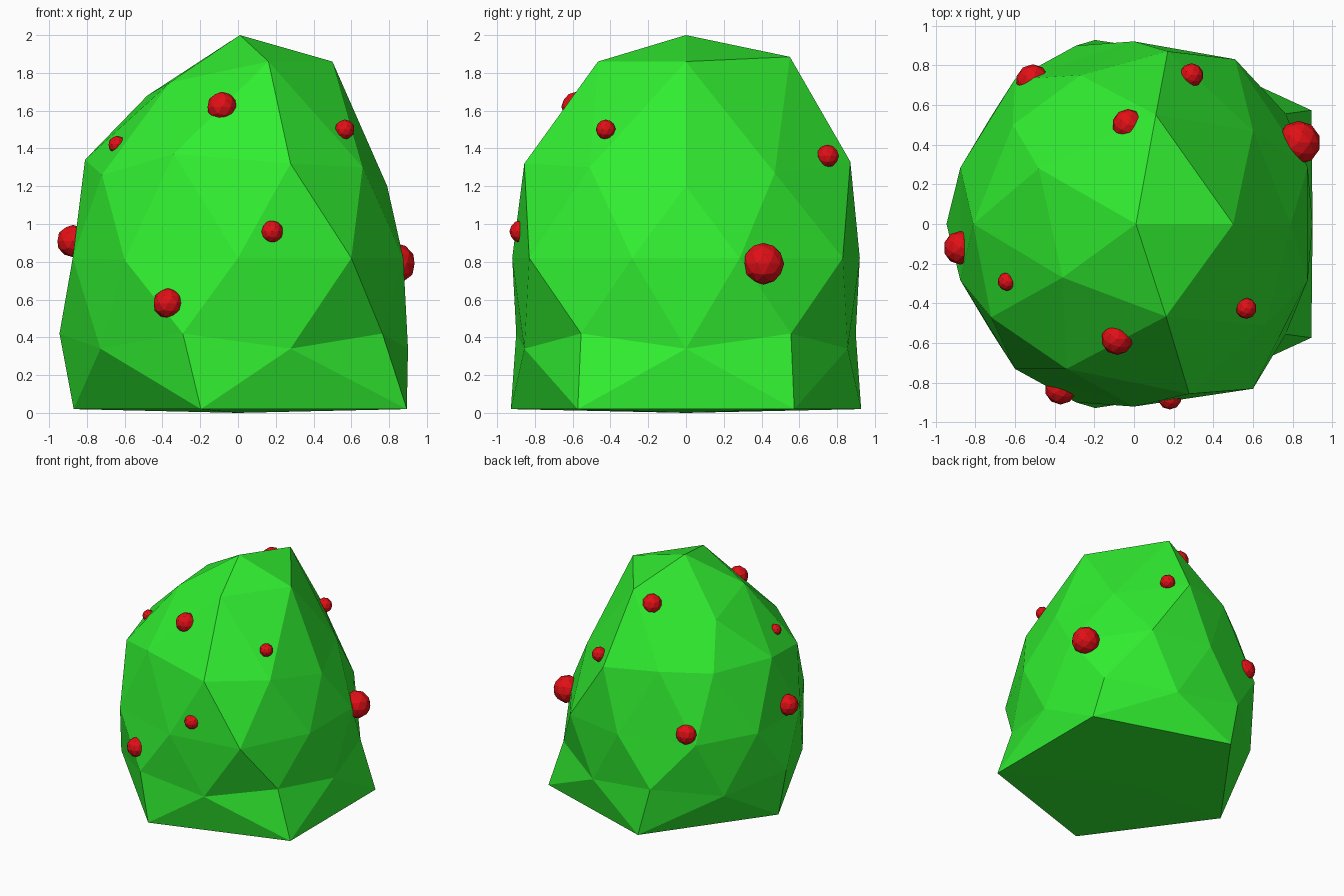
import bpy
from mathutils import Vector


def material(name, rgb):
    m = bpy.data.materials.new(name)
    m.diffuse_color = (*rgb, 1)
    return m


def icosphere(name, mat, location=(0, 0, 0), radius=1):
    bpy.ops.mesh.primitive_ico_sphere_add(subdivisions=2, radius=radius, location=location)
    ob = bpy.context.object
    ob.name = name
    ob.data.materials.append(mat)
    return ob


green = material("leaf_green", (0.03, 0.85, 0.03))
red = material("berry_red", (0.75, 0.005, 0.008))

# Bush body: unit icosphere, each ring remapped as (unit z, radius, height, x shift)
RINGS = [
    (1.0, 0.0, 2.0, 0.01), (0.851, 0.49, 1.86, 0.01),
    (0.526, 0.81, 1.34, 0.0), (0.447, 0.90, 1.32, 0.0),
    (0.0, 0.92, 0.82, 0.0), (-0.447, 0.945, 0.42, 0.0),
    (-0.526, 0.90, 0.34, 0.0), (-0.851, 0.975, 0.02, 0.105),
    (-1.0, 0.0, 0.0, 0.0),
]
# Uneven corners: unit direction -> final position
NUDGES = [
    ((0.16, 0.50, 0.85), (0.11, 0.55, 1.885)),
    ((-0.43, 0.31, 0.85), (-0.48, 0.28, 1.68)),
    ((-0.43, -0.31, 0.85), (-0.36, -0.27, 1.75)),
    ((0.28, 0.85, 0.45), (0.17, 0.87, 1.33)),
    ((0.89, 0, 0.45), (0.79, 0, 1.20)),
    ((-0.72, 0.53, 0.45), (-0.61, 0.50, 1.34)),
    ((-0.72, -0.53, 0.45), (-0.72, -0.47, 1.26)),
    ((0.69, 0.50, 0.53), (0.60, 0.47, 1.27)),
    ((0.69, -0.50, 0.53), (0.66, -0.51, 1.30)),
    ((-0.26, -0.81, 0.53), (-0.34, -0.73, 1.37)),
    ((-0.26, 0.81, 0.53), (-0.27, 0.75, 1.36)),
    ((0.59, 0.81, 0), (0.51, 0.83, 0.82)),
    ((0.59, -0.81, 0), (0.60, -0.83, 0.82)),
    ((-0.59, 0.81, 0), (-0.60, 0.73, 0.81)),
    ((-0.59, -0.81, 0), (-0.60, -0.73, 0.81)),
]
bush = icosphere("bush", green)
for v in bush.data.vertices:
    unit = v.co.copy()
    _, r, h, dx = min(RINGS, key=lambda k: abs(k[0] - unit.z))
    flat = Vector((unit.x, unit.y, 0))
    if flat.length > 1e-4:
        flat.normalize()
    v.co = flat * r + Vector((dx, 0, h))
    for direction, target in NUDGES:
        if (Vector(direction) - unit).length < 0.05:
            v.co = target
bush.data.update()

# Berries: x, y, z, radius
BERRIES = [
    (0.18, -0.875, 0.96, 0.06), (-0.37, -0.83, 0.58, 0.08),
    (-0.085, -0.58, 1.62, 0.08), (0.565, -0.425, 1.50, 0.053),
    (-0.64, -0.29, 1.42, 0.047), (-0.875, -0.12, 0.91, 0.085),
    (0.83, 0.41, 0.79, 0.11), (0.29, 0.75, 1.36, 0.06),
    (-0.03, 0.50, 1.78, 0.08), (-0.51, 0.72, 0.885, 0.085),
]
for i, (x, y, z, r) in enumerate(BERRIES, 1):
    icosphere(f"berry_{i}", red, (x, y, z), r)
